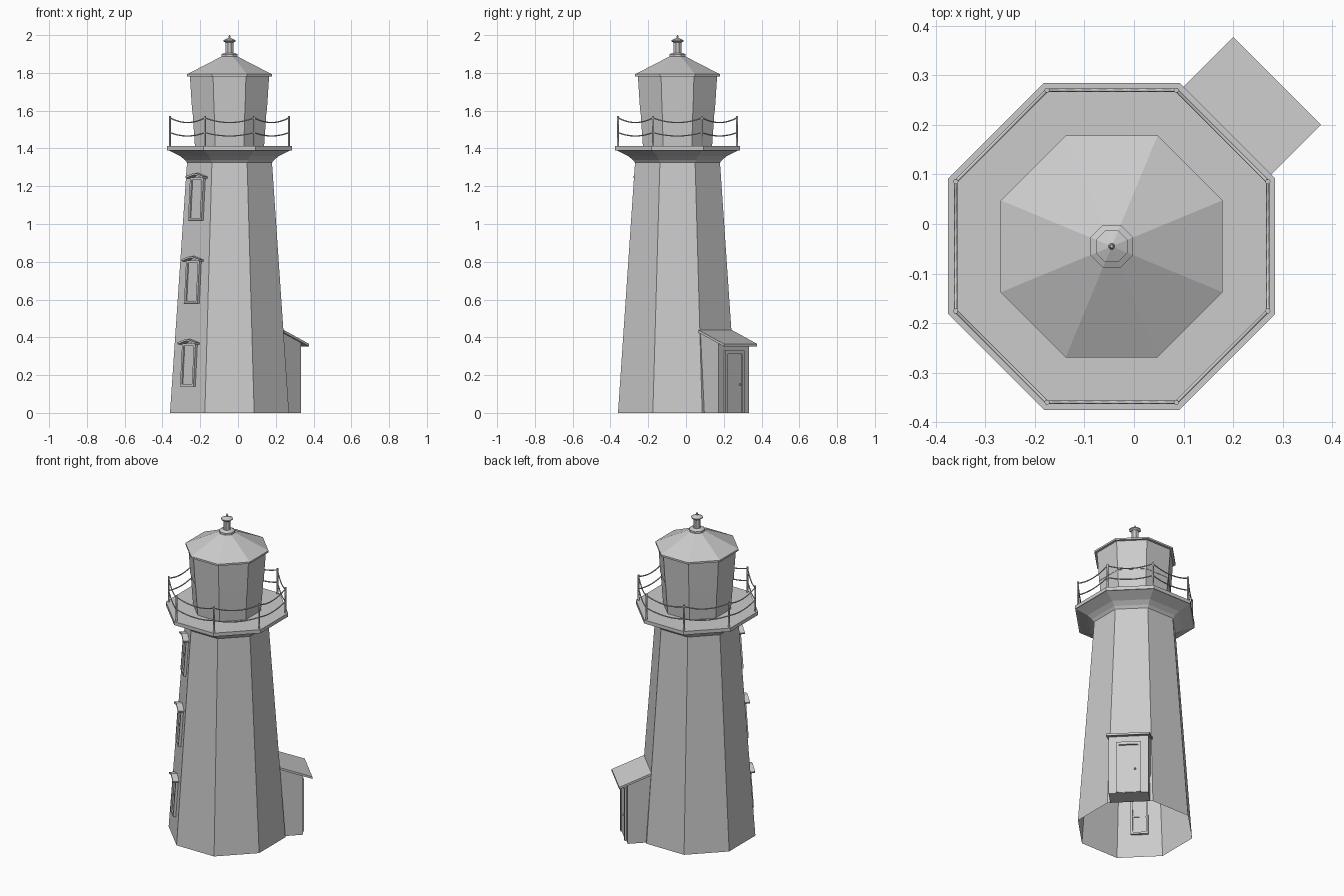
import bpy, bmesh, math
from mathutils import Matrix, Vector

if "Cube" in bpy.data.objects:
    bpy.data.objects.remove(bpy.data.objects["Cube"], do_unlink=True)

grey = bpy.data.materials.new("plain grey")
grey.use_nodes = True
colour = (0.6, 0.6, 0.6, 1)
grey.diffuse_color = colour
grey.node_tree.nodes["Principled BSDF"].inputs["Base Color"].default_value = colour

AXIS = Matrix.Translation((-0.045, -0.045, 0))
EIGHTH = math.pi / 4
COS = math.cos(EIGHTH / 2)


def finish(name, bm, matrix=AXIS):
    bmesh.ops.recalc_face_normals(bm, faces=bm.faces)
    mesh = bpy.data.meshes.new(name)
    bm.to_mesh(mesh)
    bm.free()
    mesh.materials.append(grey)
    obj = bpy.data.objects.new(name, mesh)
    obj.matrix_world = matrix
    bpy.context.collection.objects.link(obj)
    return obj


def corner(apothem, i, z):
    a = EIGHTH * (i + 0.5)
    r = apothem / COS
    return Vector((r * math.cos(a), r * math.sin(a), z))


def octagon(name, profile, cap_bottom=True, cap_top=True):
    """Stack of eight-sided rings given as (apothem, height)."""
    bm = bmesh.new()
    rings = [[bm.verts.new(corner(r, i, z)) for i in range(8)] for r, z in profile]
    for low, high in zip(rings, rings[1:]):
        for i in range(8):
            j = (i + 1) % 8
            bm.faces.new((low[i], low[j], high[j], high[i]))
    if cap_bottom:
        bm.faces.new(rings[0])
    if cap_top:
        bm.faces.new(rings[-1])
    return finish(name, bm)


def box(name, size, centre, matrix, tilt=0):
    bm = bmesh.new()
    m = Matrix.Translation(centre) @ Matrix.Rotation(tilt, 4, "Y") @ Matrix.Diagonal((*size, 1))
    bmesh.ops.create_cube(bm, size=1, matrix=m)
    return finish(name, bm, matrix)


def prism(name, outline, width, matrix):
    """Side outline in (outward, up), extruded across the width."""
    bm = bmesh.new()
    face = bm.faces.new([bm.verts.new((-width / 2, y, z)) for y, z in outline])
    out = bmesh.ops.extrude_face_region(bm, geom=[face])
    moved = [v for v in out["geom"] if isinstance(v, bmesh.types.BMVert)]
    bmesh.ops.translate(bm, verts=moved, vec=(width, 0, 0))
    return finish(name, bm, matrix)


def rod(name, points, radius):
    curve = bpy.data.curves.new(name, "CURVE")
    curve.dimensions = "3D"
    curve.bevel_depth = radius
    curve.bevel_resolution = 1
    curve.use_fill_caps = True
    spline = curve.splines.new("POLY")
    spline.points.add(len(points) - 1)
    for p, co in zip(spline.points, points):
        p.co = (*co, 1)
    temp = bpy.data.objects.new(name + "_path", curve)
    mesh = bpy.data.meshes.new_from_object(temp)
    bpy.data.objects.remove(temp)
    mesh.materials.clear()
    mesh.materials.append(grey)
    obj = bpy.data.objects.new(name, mesh)
    obj.matrix_world = AXIS
    bpy.context.collection.objects.link(obj)


# Tower shaft, open underneath, with flared cornice and gallery deck
octagon("tower_shaft", [(0.315, 0), (0.225, 1.325)], False, False)
octagon("cornice", [(0.225, 1.325), (0.237, 1.34), (0.262, 1.36), (0.322, 1.39)], False, False)
octagon("gallery_deck", [(0.33, 1.39), (0.33, 1.412)])

# Lantern room, roof and vent
octagon("lantern_wall", [(0.183, 1.41), (0.196, 1.6)], False)
octagon("lantern_upper_wall", [(0.198, 1.6), (0.21, 1.787)])
octagon("lantern_roof", [(0.224, 1.782), (0.224, 1.793), (0.04, 1.888)])
octagon("vent_base", [(0.043, 1.885), (0.043, 1.898), (0.028, 1.906)])
octagon("vent_neck", [(0.02, 1.9), (0.02, 1.966)])
octagon("vent_cap", [(0.022, 1.96), (0.032, 1.968), (0.032, 1.973), (0.006, 1.985), (0.003, 2.0)])

# Railing: corner posts with two sagging ropes per side
RAIL = 0.315
for i in range(8):
    rod(f"rail_post_{i}", [corner(RAIL, i, 1.41), corner(RAIL, i, 1.572)], 0.0055)
    for label, height, sag in (("upper", 1.562, 0.025), ("lower", 1.484, 0.018)):
        a, b = corner(RAIL, i, height), corner(RAIL, i + 1, height)
        path = []
        for k in range(9):
            s = k / 8
            p = a.lerp(b, s)
            p.z -= sag * 4 * s * (1 - s)
            path.append(p)
        rod(f"{label}_rope_{i}", path, 0.0035)

# Entrance porch on the back diagonal
PORCH = AXIS @ Matrix.Rotation(-EIGHTH, 4, "Z")
prism("porch_walls", [(0.315, 0), (0.421, 0), (0.421, 0.372), (0.286, 0.424)], 0.228, PORCH)
prism("porch_roof", [(0.284, 0.424), (0.472, 0.352), (0.472, 0.365), (0.284, 0.438)], 0.25, PORCH)

# Door with frame, panel and knob
for side in (-1, 1):
    box("door_jamb", (0.016, 0.014, 0.322), (side * 0.063, 0.425, 0.161), PORCH)
box("door_head", (0.142, 0.014, 0.018), (0, 0.425, 0.322), PORCH)
box("door_leaf", (0.11, 0.008, 0.305), (0, 0.422, 0.1535), PORCH)
bm = bmesh.new()
bmesh.ops.create_uvsphere(bm, u_segments=8, v_segments=6, radius=0.006,
                          matrix=Matrix.Translation((-0.038, 0.432, 0.15)))
finish("door_knob", bm, PORCH)

# Three hooded windows on the front diagonal, leaning with the wall
LEAN = math.atan(0.09 / 1.325)
for n in range(3):
    z = 0.14 + 0.4395 * n
    wall = 0.315 - z * math.tan(LEAN)
    m = AXIS @ Matrix.Rotation(3 * EIGHTH, 4, "Z") @ Matrix.Translation((0, wall, z)) \
        @ Matrix.Rotation(LEAN, 4, "X")
    for side in (-1, 1):
        box("window_jamb", (0.012, 0.03, 0.225), (side * 0.044, 0, 0.1125), m)
        box("window_hood", (0.069, 0.042, 0.01), (side * 0.032, 0.014, 0.236), m, side * 0.28)
    box("window_sill", (0.1, 0.03, 0.012), (0, 0, 0.006), m)
    box("window_head", (0.1, 0.03, 0.012), (0, 0, 0.22), m)
    box("window_pane", (0.08, 0.012, 0.21), (0, 0, 0.112), m)
    box("window_crossbar", (0.08, 0.018, 0.006), (0, 0, 0.112), m)
